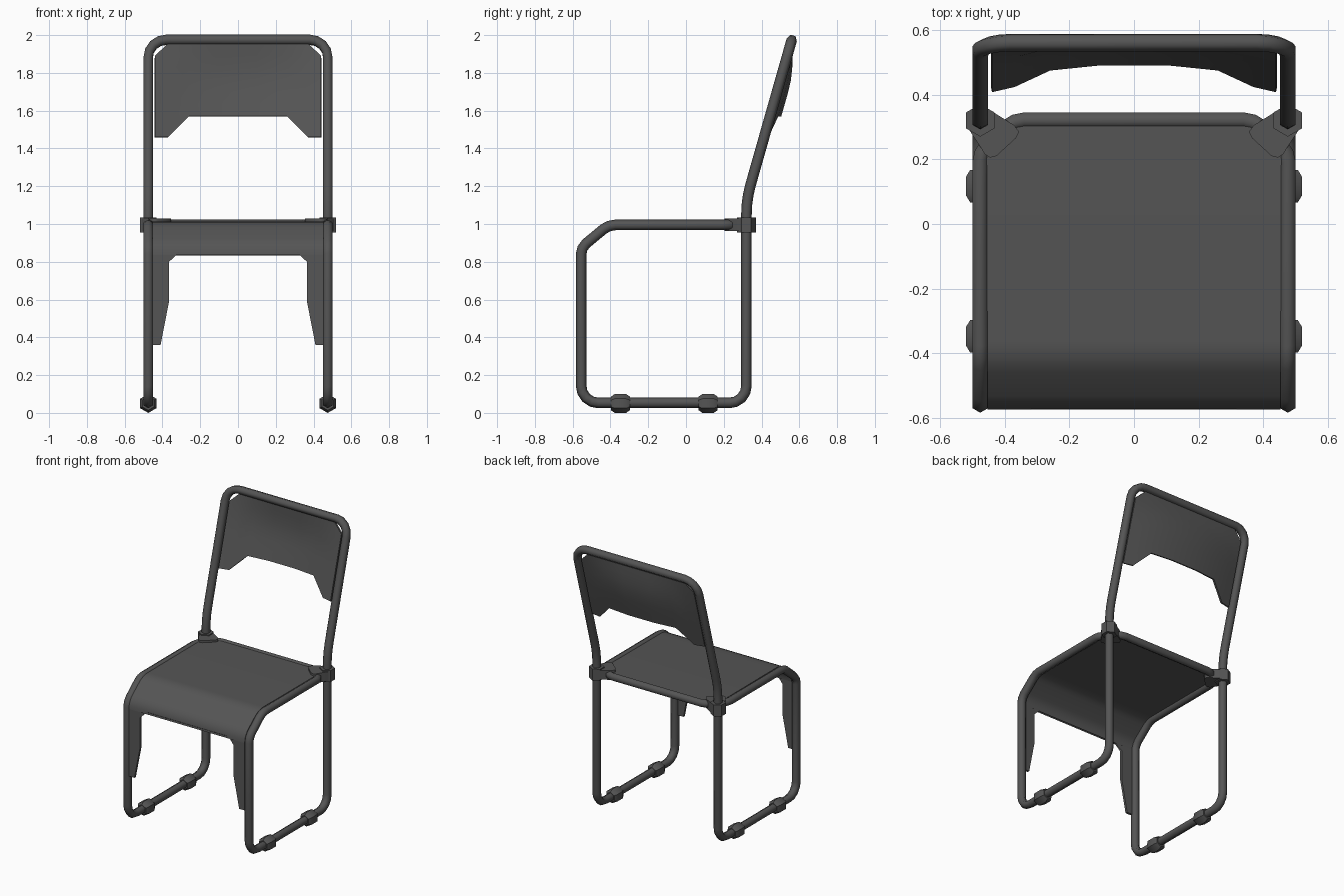
import bpy, bmesh, math
from mathutils import Vector

cube = bpy.data.objects.get("Cube")
if cube:
    bpy.data.objects.remove(cube, do_unlink=True)

GREY = (0.09, 0.09, 0.09, 1)
mat = bpy.data.materials.new("dark_grey")
mat.use_nodes = True
mat.diffuse_color = GREY
mat.node_tree.nodes["Principled BSDF"].inputs["Base Color"].default_value = GREY


def finish(name, bm, angle, thickness=0):
    """Turn a bmesh into a shaded object, thickened when it is a sheet."""
    bmesh.ops.recalc_face_normals(bm, faces=bm.faces)
    mesh = bpy.data.meshes.new(name)
    bm.to_mesh(mesh)
    bm.free()
    mesh.materials.append(mat)
    obj = bpy.data.objects.new(name, mesh)
    bpy.context.collection.objects.link(obj)
    bpy.ops.object.select_all(action='DESELECT')
    obj.select_set(True)
    bpy.context.view_layer.objects.active = obj
    if thickness:
        mod = obj.modifiers.new("thickness", 'SOLIDIFY')
        mod.thickness = thickness
        mod.offset = 0
        bpy.ops.object.modifier_apply(modifier=mod.name)
    bpy.ops.object.shade_smooth_by_angle(angle=math.radians(angle))
    return obj


def rounded(prev, corner, nxt, reach, steps):
    """Arc that replaces a corner, starting a given reach before it."""
    a = corner + (prev - corner).normalized() * reach
    b = corner + (nxt - corner).normalized() * reach
    w = math.sin((prev - corner).angle(nxt - corner) / 2)
    arc = []
    for i in range(steps + 1):
        t = i / steps
        ka, kc, kb = (1 - t) ** 2, 2 * w * t * (1 - t), t * t
        arc.append((a * ka + corner * kc + b * kb) / (ka + kc + kb))
    return arc


def closed_tube(name, path, radius, up, sides=6):
    """Sweep a polygon along a closed path with a transported frame."""
    bm = bmesh.new()
    rings, count, last = [], len(path), None
    for i, p in enumerate(path):
        before = (p - path[i - 1]).normalized()
        after = (path[(i + 1) % count] - p).normalized()
        tangent = (before + after).normalized()
        if last:
            up = last.rotation_difference(tangent) @ up
        last = tangent
        side = tangent.cross(up).normalized()
        ring = []
        for k in range(sides):
            a = math.tau * k / sides
            ring.append(bm.verts.new(p + (up * math.cos(a) + side * math.sin(a)) * radius))
        rings.append(ring)
    for i in range(count):
        r, s = rings[i - 1], rings[i]
        for k in range(sides):
            bm.faces.new((r[k - 1], r[k], s[k], s[k - 1]))
    return finish(name, bm, 62)


def lathe(name, centre, axis, profile, sides=6):
    """Stack of polygon rings along y or z, with one corner on the other axis."""
    bm = bmesh.new()
    rings = []
    for offset, r in profile:
        ring = []
        for k in range(sides):
            a = math.tau * k / sides
            u, v = r * math.sin(a), r * math.cos(a)
            local = (u, offset, v) if axis == 'y' else (u, v, offset)
            ring.append(bm.verts.new(Vector(centre) + Vector(local)))
        rings.append(ring)
    for r, s in zip(rings, rings[1:]):
        for k in range(sides):
            bm.faces.new((r[k - 1], r[k], s[k], s[k - 1]))
    bm.faces.new(rings[0])
    bm.faces.new(rings[-1])
    return finish(name, bm, 35)


# Tube frame: one closed loop, given as corners of its left half
X, FRONT, REAR = 0.475, -0.555, 0.32
SEAT, FLOOR = 0.995, 0.053
half = [  # corner, reach of its rounding, steps
    ((0.37, REAR, SEAT), 0.03, 2), ((X, 0.22, SEAT), 0.03, 2),
    ((X, -0.41, SEAT), 0.035, 2), ((X, FRONT, 0.875), 0.035, 2),
    ((X, FRONT, FLOOR), 0.09, 4), ((X, REAR, FLOOR), 0.09, 4),
    ((X, REAR, 1.13), 0.08, 3), ((X, 0.56, 1.975), 0.095, 4),
]
corners = [(Vector(c), r, s) for c, r, s in half]
corners += [(Vector((-c.x, c.y, c.z)), r, s) for c, r, s in reversed(corners)]
path = []
for i, (c, reach, steps) in enumerate(corners):
    path += rounded(corners[i - 1][0], c, corners[(i + 1) % len(corners)][0], reach, steps)
closed_tube("tube_frame", path, 0.028, Vector((0, 0, 1)))

# Seat sheet: flat top, bent front edge, apron with two tapering tongues
bend = [Vector((0, y, z)) for y, z in ((0.31, 1.005), (-0.414, 1.005), (-0.565, 0.885), (-0.565, 0.3))]
rows = [(0.315, 1.005, 0.37), (0.22, 1.005, 0.455)]
for i in (1, 2):
    rows += [(p.y, p.z, 0.453) for p in rounded(bend[i - 1], bend[i], bend[i + 1], 0.05, 4)]
bm = bmesh.new()
pairs = [(bm.verts.new((w, y, z)), bm.verts.new((-w, y, z))) for y, z, w in rows]
for (a, b), (c, d) in zip(pairs, pairs[1:]):
    bm.faces.new((a, b, d, c))
apron = [(0.453, 0.36), (0.41, 0.36), (0.365, 0.59), (0.365, 0.80), (0.31, 0.85)]
y = bend[2].y
# The apron is split at its inner corners into a bar and two tongues
left, right = ([bm.verts.new((s * x, y, z)) for x, z in apron] for s in (1, -1))
bm.faces.new([pairs[-1][0], left[-1], right[-1], pairs[-1][1]])
bm.faces.new([pairs[-1][0]] + left)
bm.faces.new([pairs[-1][1]] + right)
finish("seat", bm, 35, 0.016)

# Backrest sheet: hollowed between the uprights, flush with the top bar
outline = [(0.44, 1.46, 1.89), (0.37, 1.46, 1.955), (0.26, 1.57, 1.955), (0.1, 1.57, 1.955)]
columns = [(-x, lo, hi) for x, lo, hi in outline] + outline[::-1]
bm = bmesh.new()
grid = []
for x, lo, hi in columns:
    column = []
    for k in range(7):
        z = lo + (hi - lo) * k / 6
        fade = min(1, max(0, (1.955 - z) / 0.25))
        hollow = 0.055 * (1 - (x / 0.44) ** 2) * math.sin(fade * math.pi / 2)
        column.append(bm.verts.new((x, REAR + (z - 1.13) * 0.284 + hollow, z)))
    grid.append(column)
for a, b in zip(grid, grid[1:]):
    for k in range(6):
        bm.faces.new((a[k], a[k + 1], b[k + 1], b[k]))
finish("backrest", bm, 35, 0.014)

# Clamps where the seat meets the uprights, and floor pads
tongue = [(0.515, 0.30), (0.46, 0.215), (0.445, 0.205), (0.425, 0.21),
          (0.365, 0.265), (0.355, 0.285), (0.37, 0.305), (0.45, 0.355)]
for s, side in ((1, "left"), (-1, "right")):
    lathe(side + "_clamp_sleeve", (s * X, REAR, SEAT), 'z', [(-0.04, 0.05), (0.04, 0.05)])
    bm = bmesh.new()
    face = bm.faces.new([bm.verts.new((s * x, y, SEAT - 0.033)) for x, y in tongue])
    top = bmesh.ops.extrude_face_region(bm, geom=[face])
    verts = [v for v in top["geom"] if isinstance(v, bmesh.types.BMVert)]
    bmesh.ops.translate(bm, verts=verts, vec=(0, 0, 0.066))
    finish(side + "_clamp_tongue", bm, 50)
    for y, place in ((-0.347, "front"), (0.117, "rear")):
        lathe(side + "_" + place + "_floor_pad", (s * X, y, 0.05), 'y',
              [(-0.05, 0.036), (-0.03, 0.05), (0.03, 0.05), (0.05, 0.036)])
